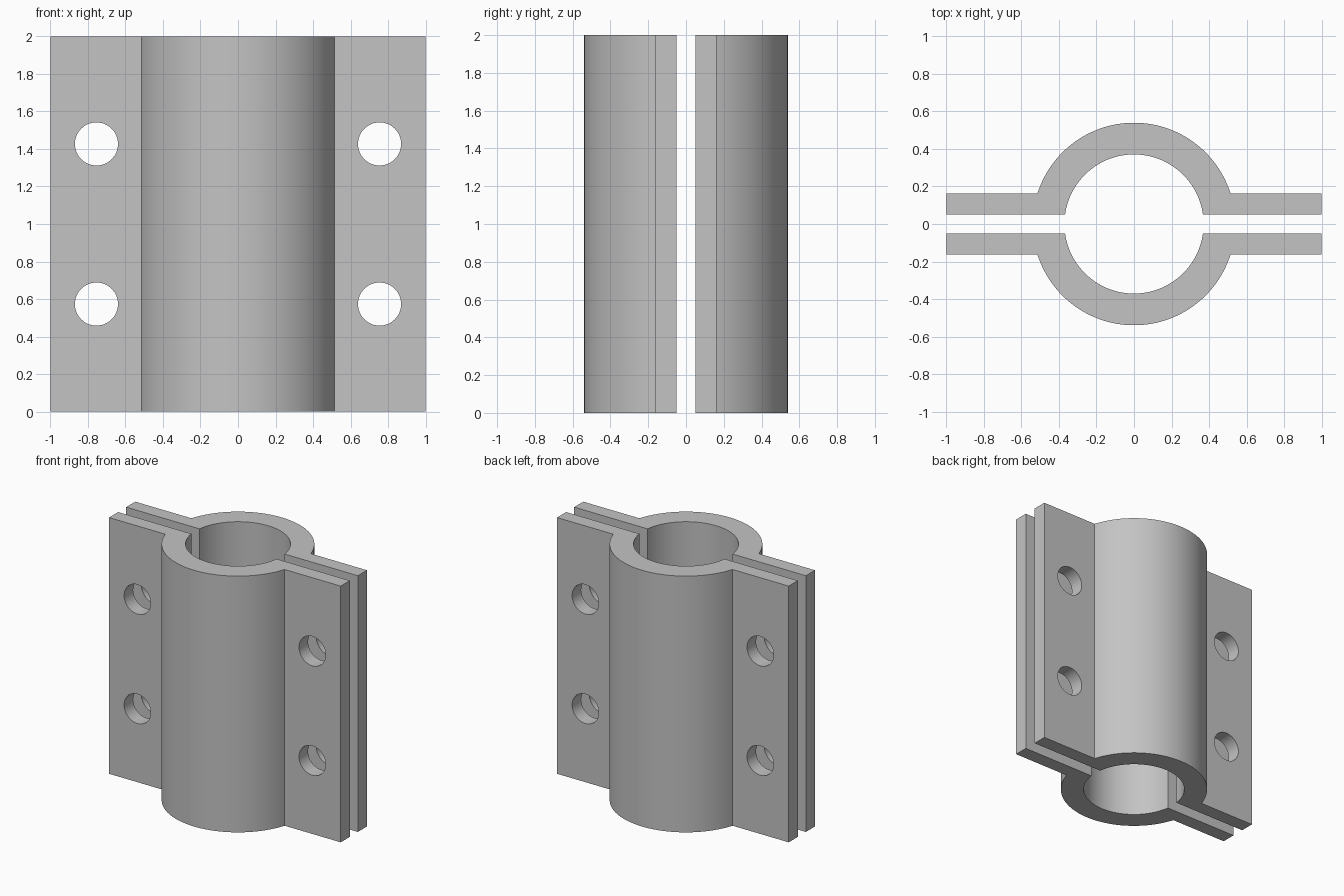
import bpy, bmesh, math
from mathutils import Matrix

cube = bpy.data.objects.get("Cube")
if cube:
    bpy.data.objects.remove(cube, do_unlink=True)

HEIGHT, HALF_WIDTH = 2.0, 1.0
OUTER, INNER = 0.54, 0.371
GAP, FLANGE = 0.05, 0.162      # inner and outer face of the flange, from the split plane
HOLE_R, HOLE_X, HOLE_Z = 0.115, 0.755, 0.427
SEGMENTS = 64

grey = bpy.data.materials.new("plain grey")
grey.use_nodes = True
colour = (0.55, 0.55, 0.55, 1)
grey.diffuse_color = colour
grey.node_tree.nodes["Principled BSDF"].inputs["Base Color"].default_value = colour


def arc(radius, y_end):
    """Points from right to left over the top, ending at height y_end."""
    start = math.asin(y_end / radius)
    step = (math.pi - 2 * start) / SEGMENTS
    return [(radius * math.cos(start + i * step), radius * math.sin(start + i * step))
            for i in range(SEGMENTS + 1)]


def new_object(name, bm):
    bmesh.ops.recalc_face_normals(bm, faces=bm.faces)
    mesh = bpy.data.meshes.new(name)
    bm.to_mesh(mesh)
    bm.free()
    mesh.materials.append(grey)
    obj = bpy.data.objects.new(name, mesh)
    bpy.context.collection.objects.link(obj)
    return obj


def clamp_half(name, angle):
    # Half ring with two flanges, extruded upwards
    profile = ([(HALF_WIDTH, GAP), (HALF_WIDTH, FLANGE)] + arc(OUTER, FLANGE)
               + [(-HALF_WIDTH, FLANGE), (-HALF_WIDTH, GAP)] + arc(INNER, GAP)[::-1])
    bm = bmesh.new()
    face = bm.faces.new([bm.verts.new((x, y, 0)) for x, y in profile])
    top = bmesh.ops.extrude_face_region(bm, geom=[face])["geom"]
    bmesh.ops.translate(bm, vec=(0, 0, HEIGHT),
                        verts=[v for v in top if isinstance(v, bmesh.types.BMVert)])
    bmesh.ops.rotate(bm, verts=bm.verts, matrix=Matrix.Rotation(angle, 3, 'Z'))
    return new_object(name, bm)


# Bolt hole cutters through both flanges
bm = bmesh.new()
for x in (-HOLE_X, HOLE_X):
    for z in (-HOLE_Z, HOLE_Z):
        place = (Matrix.Translation((x, 0, HEIGHT / 2 + z))
                 @ Matrix.Rotation(math.pi / 2, 4, 'X'))
        bmesh.ops.create_cone(bm, cap_ends=True, segments=48, radius1=HOLE_R,
                              radius2=HOLE_R, depth=1, matrix=place)
cutter = new_object("bolt_hole_cutter", bm)

# Back and front halves, drilled and smoothed
for name, angle in (("back_clamp_half", 0), ("front_clamp_half", math.pi)):
    half = clamp_half(name, angle)
    drill = half.modifiers.new("bolt_holes", 'BOOLEAN')
    drill.operation = 'DIFFERENCE'
    drill.solver = 'EXACT'
    drill.object = cutter
    bpy.ops.object.select_all(action='DESELECT')
    half.select_set(True)
    bpy.context.view_layer.objects.active = half
    bpy.ops.object.modifier_apply(modifier=drill.name)
    bpy.ops.object.shade_smooth_by_angle(angle=math.radians(30))

bpy.data.objects.remove(cutter, do_unlink=True)
